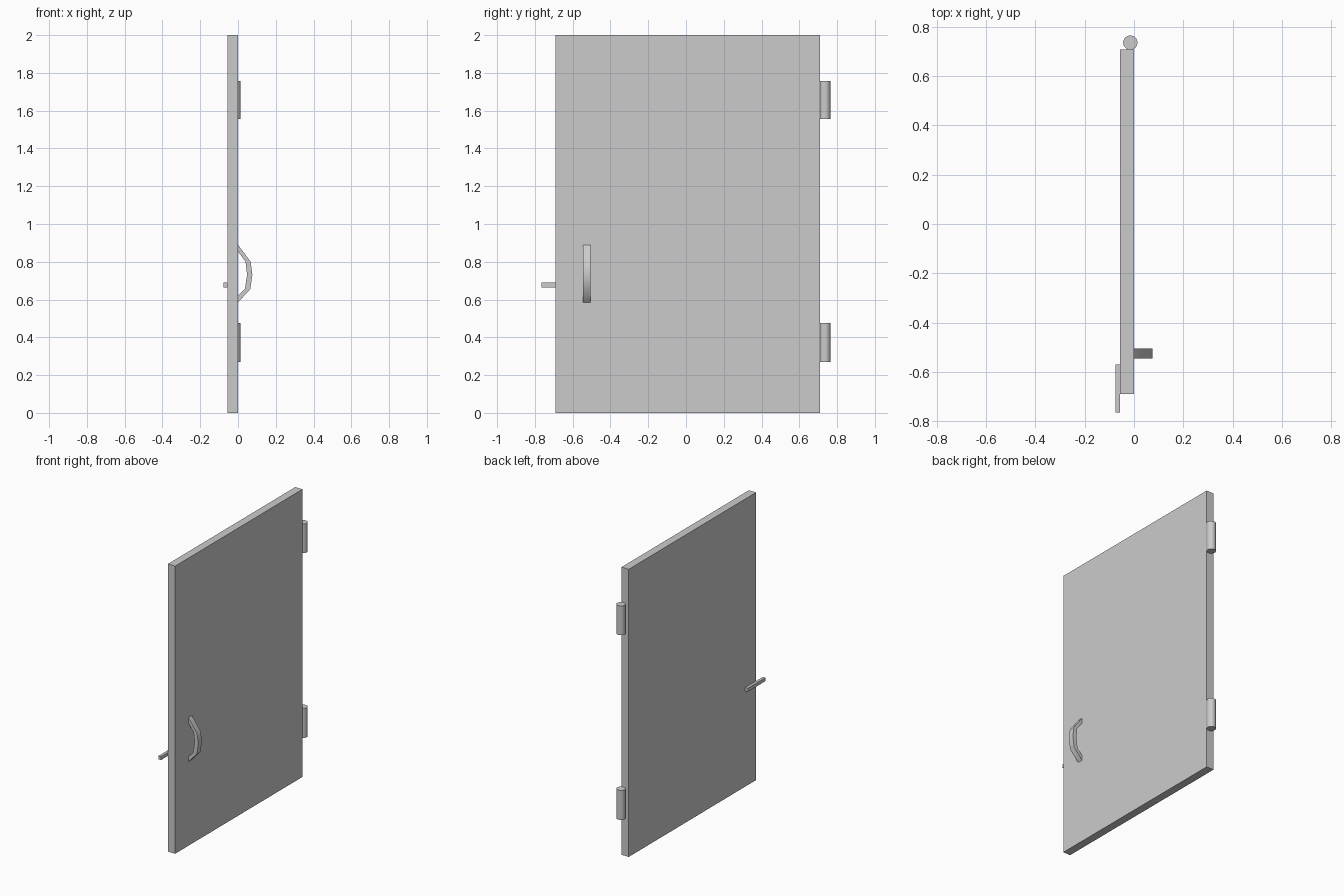
import bpy, bmesh

if "Cube" in bpy.data.objects:
    bpy.data.objects.remove(bpy.data.objects["Cube"])


def box(name, lo, hi):
    bpy.ops.mesh.primitive_cube_add(size=1, location=[(a + b) / 2 for a, b in zip(lo, hi)])
    ob = bpy.context.object
    ob.name = name
    ob.scale = [b - a for a, b in zip(lo, hi)]
    bpy.ops.object.transform_apply(location=False, rotation=False, scale=True)
    return ob


# Door slab
box("door_panel", (-0.056, -0.69, 0), (0, 0.709, 2))

# Latch bar on the inner face, reaching past the edge
box("latch", (-0.076, -0.765, 0.665), (-0.056, -0.57, 0.689))

# Barrel hinges
for name, z0, z1 in (("lower_hinge", 0.27, 0.475), ("upper_hinge", 1.555, 1.758)):
    bpy.ops.mesh.primitive_cylinder_add(vertices=32, radius=0.029, depth=z1 - z0,
                                        location=(-0.015, 0.736, (z0 + z1) / 2))
    bpy.context.object.name = name
    bpy.ops.object.shade_smooth_by_angle()

# Bowed pull handle: strips between outer and inner profile (x, z), extruded in y
outer = [(0, 0.89), (0.067, 0.80), (0.076, 0.732), (0.065, 0.655), (0, 0.585)]
inner = [(0, 0.855), (0.04, 0.80), (0.048, 0.732), (0.037, 0.657), (0, 0.62)]
bm = bmesh.new()
rings = []
for (xo, zo), (xi, zi) in zip(outer, inner):
    rings.append([bm.verts.new(p) for p in ((xo, -0.545, zo), (xo, -0.506, zo),
                                            (xi, -0.506, zi), (xi, -0.545, zi))])
for a, b in zip(rings, rings[1:]):
    for i in range(4):
        j = (i + 1) % 4
        bm.faces.new((a[i], a[j], b[j], b[i]))
bm.faces.new(rings[0])
bm.faces.new(rings[-1])
bmesh.ops.recalc_face_normals(bm, faces=bm.faces)
mesh = bpy.data.meshes.new("pull_handle")
bm.to_mesh(mesh)
bm.free()
handle = bpy.data.objects.new("pull_handle", mesh)
bpy.context.collection.objects.link(handle)
bpy.ops.object.select_all(action='DESELECT')
bpy.context.view_layer.objects.active = handle
handle.select_set(True)
bpy.ops.object.shade_smooth_by_angle(angle=0.9)
